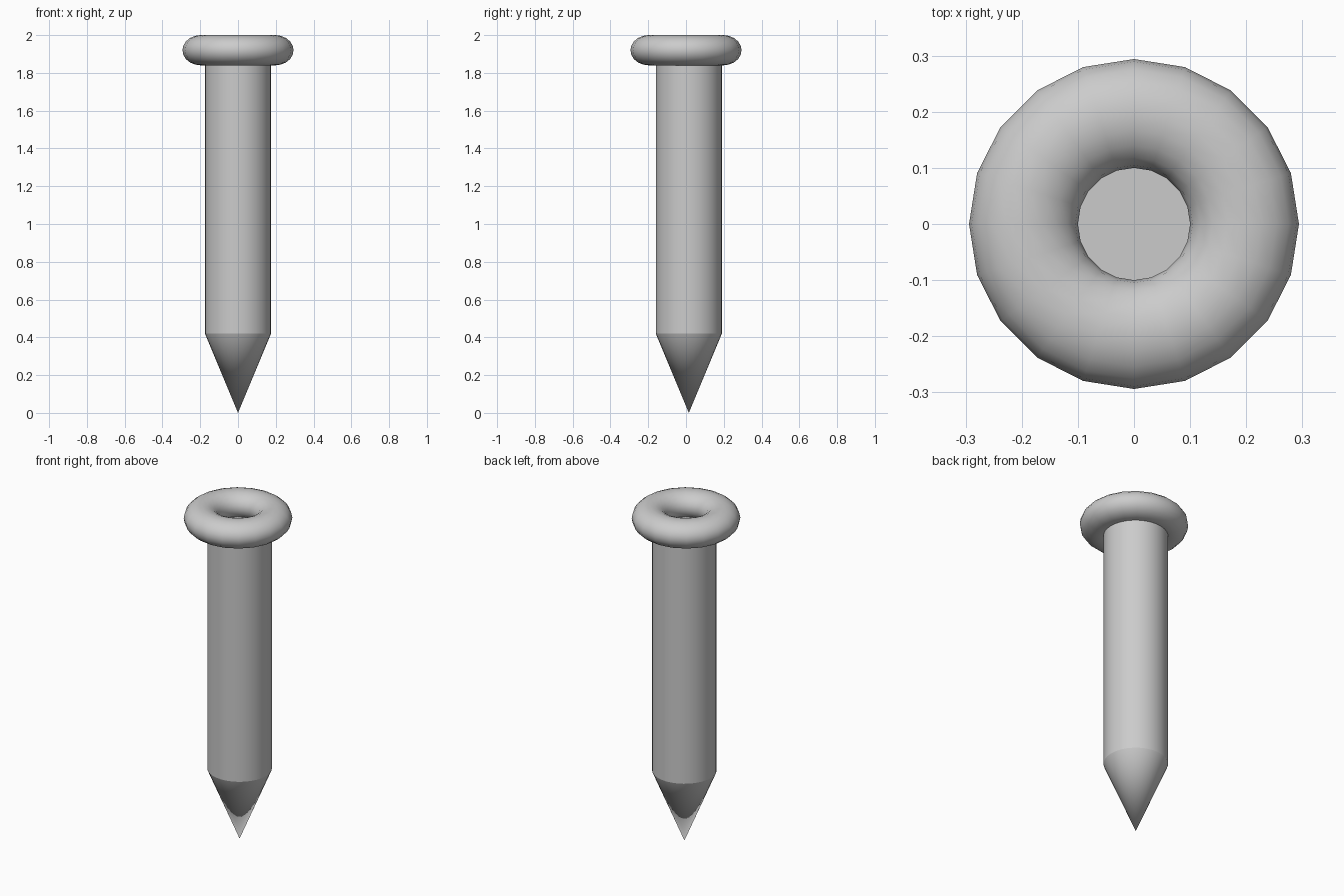
import bpy
import math

if "Cube" in bpy.data.objects:
    bpy.data.objects.remove(bpy.data.objects["Cube"])

SHAFT_R = 0.175
SHAFT_Y = 0.015      # shaft and tip sit slightly off the head's axis
TIP_TOP = 0.42
SHAFT_TOP = 1.87


def finish(name):
    obj = bpy.context.object
    obj.name = name
    bpy.ops.object.transform_apply(location=False, rotation=True, scale=True)
    bpy.ops.object.shade_smooth_by_angle(angle=math.radians(40))
    return obj


# Head: flattened ring with a 20-sided outline
bpy.ops.mesh.primitive_torus_add(major_segments=20, minor_segments=20,
                                 major_radius=0.197, minor_radius=0.097,
                                 location=(0, 0, 1.92))
bpy.context.object.scale.z = 0.08 / 0.097
finish("head")

# Shaft: straight cylinder, capped inside the ring
bpy.ops.mesh.primitive_cylinder_add(vertices=32, radius=SHAFT_R,
                                    depth=SHAFT_TOP - TIP_TOP,
                                    location=(0, SHAFT_Y, (SHAFT_TOP + TIP_TOP) / 2))
finish("shaft")

# Tip: cone pointing down to the ground
bpy.ops.mesh.primitive_cone_add(vertices=32, radius1=0, radius2=SHAFT_R,
                                depth=TIP_TOP,
                                location=(0, SHAFT_Y, TIP_TOP / 2))
finish("tip")
